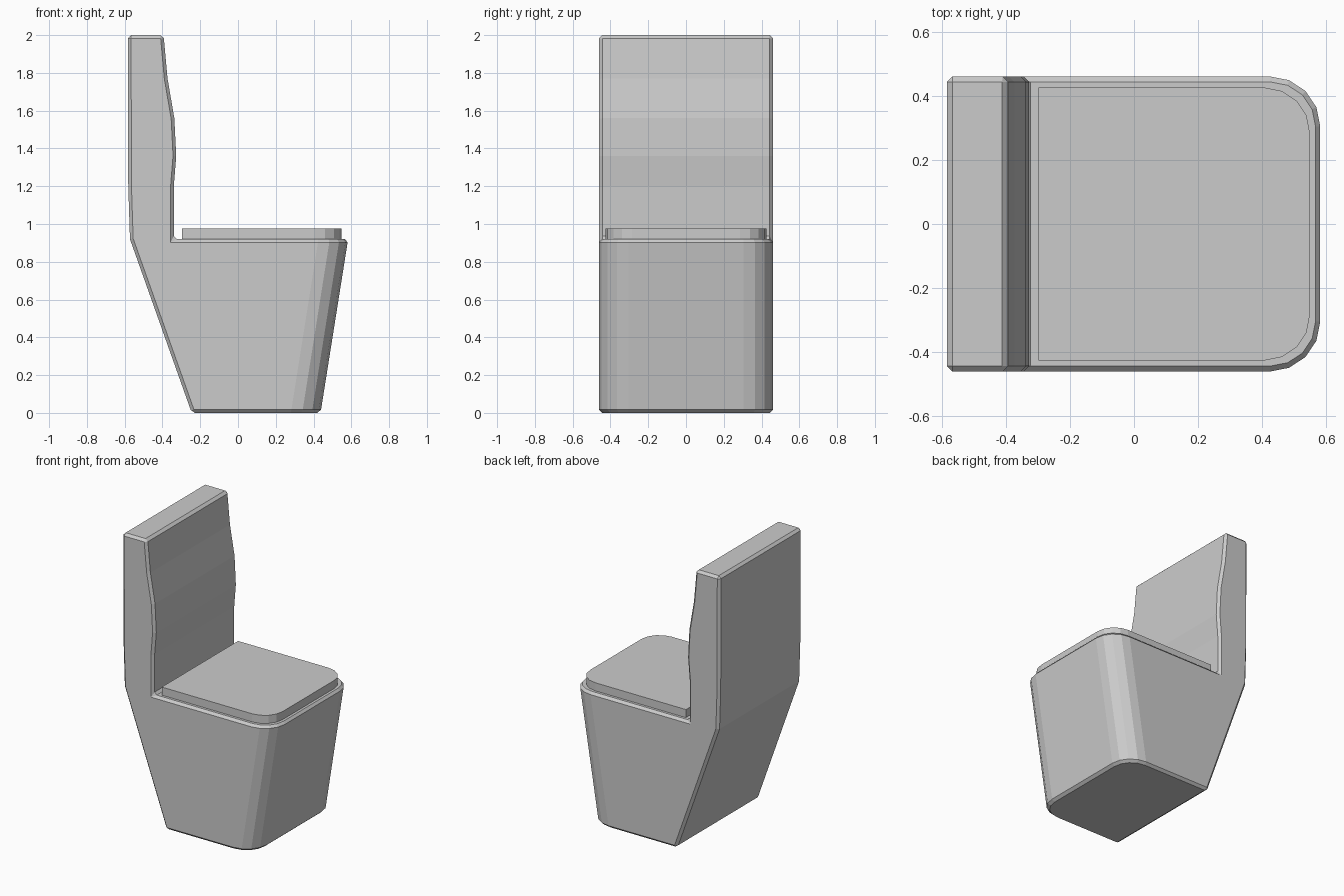
import bpy, bmesh

if "Cube" in bpy.data.objects:
    bpy.data.objects.remove(bpy.data.objects["Cube"])


def extrude_profile(name, points, half_width, corner_test, radius):
    """Extrude an xz profile along y, then round the edges picked by corner_test."""
    bm = bmesh.new()
    verts = [bm.verts.new((x, -half_width, z)) for x, z in points]
    face = bm.faces.new(verts)
    ext = bmesh.ops.extrude_face_region(bm, geom=[face])
    moved = [g for g in ext["geom"] if isinstance(g, bmesh.types.BMVert)]
    bmesh.ops.translate(bm, verts=moved, vec=(0, 2 * half_width, 0))
    bmesh.ops.recalc_face_normals(bm, faces=bm.faces)
    corners = [e for e in bm.edges
               if abs(e.verts[0].co.z - e.verts[1].co.z) > 0.01
               and all(corner_test(v.co) for v in e.verts)]
    bmesh.ops.bevel(bm, geom=corners, offset=radius, segments=4,
                    profile=0.5, affect='EDGES')
    mesh = bpy.data.meshes.new(name)
    bm.to_mesh(mesh)
    bm.free()
    obj = bpy.data.objects.new(name, mesh)
    bpy.context.collection.objects.link(obj)
    return obj


# Pedestal and tall back in one side profile, rounded at the front corners
profile = [
    (-0.245, 0), (0.437, 0), (0.583, 0.92), (-0.34, 0.92),
    (-0.34, 1.2), (-0.327, 1.36), (-0.337, 1.56), (-0.373, 1.77),
    (-0.394, 2.0), (-0.583, 2.0), (-0.581, 1.2), (-0.572, 0.92),
]
body = extrude_profile("body", profile, 0.46, lambda c: c.x > 0.4, 0.155)

# Narrow chamfer on all hard edges
chamfer = body.modifiers.new("chamfer", 'BEVEL')
chamfer.width = 0.017
chamfer.segments = 1
chamfer.limit_method = 'ANGLE'
chamfer.angle_limit = 0.56

# Flat seat pad with rounded front corners
pad = [(-0.297, 0.915), (0.548, 0.915), (0.548, 0.977), (-0.297, 0.977)]
extrude_profile("seat_pad", pad, 0.425, lambda c: c.x > 0.4, 0.14)
